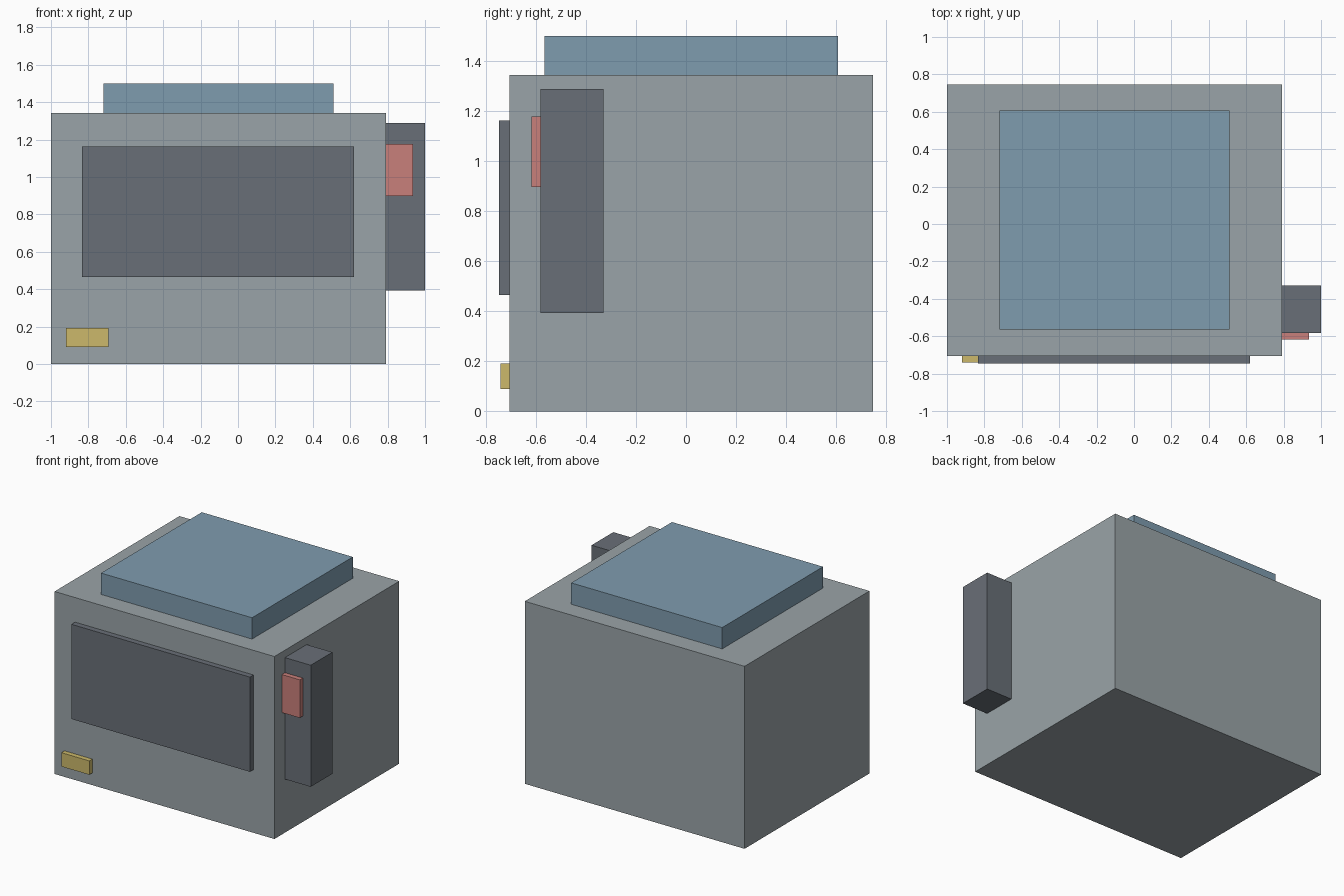
import bpy
import bmesh

if "Cube" in bpy.data.objects:
    bpy.data.objects.remove(bpy.data.objects["Cube"])


def linear(c):
    c /= 255
    return c / 12.92 if c <= 0.04045 else ((c + 0.055) / 1.055) ** 2.4


def material(name, rgb):
    m = bpy.data.materials.new(name)
    m.diffuse_color = (*[linear(c) for c in rgb], 1)
    m.use_nodes = True
    m.node_tree.nodes["Principled BSDF"].inputs["Base Color"].default_value = m.diffuse_color
    return m


def box(name, mat, x, y, z):
    """Box spanning the given (min, max) range on each axis."""
    bm = bmesh.new()
    bmesh.ops.create_cube(bm, size=1)
    for v in bm.verts:
        v.co = [r[0] if c < 0 else r[1] for c, r in zip(v.co, (x, y, z))]
    mesh = bpy.data.meshes.new(name)
    bm.to_mesh(mesh)
    bm.free()
    mesh.materials.append(mat)
    ob = bpy.data.objects.new(name, mesh)
    bpy.context.collection.objects.link(ob)
    return ob


grey = material("body grey", (154, 164, 168))
dark = material("dark grey", (105, 111, 119))
blue = material("dusty blue", (127, 156, 175))
red = material("soft red", (201, 128, 123))
yellow = material("mustard yellow", (204, 185, 107))

# Main housing and raised lid
box("housing", grey, (-1, 0.79), (-0.705, 0.747), (0, 1.343))
box("lid", blue, (-0.72, 0.51), (-0.565, 0.607), (1.343, 1.5))

# Front panel and small label plate
box("front_panel", dark, (-0.833, 0.62), (-0.747, -0.705), (0.465, 1.162))
box("label_plate", yellow, (-0.92, -0.692), (-0.741, -0.705), (0.09, 0.192))

# Side control box with its button
box("side_box", dark, (0.79, 1), (-0.582, -0.33), (0.393, 1.288))
box("button", red, (0.79, 0.936), (-0.618, -0.582), (0.897, 1.177))
